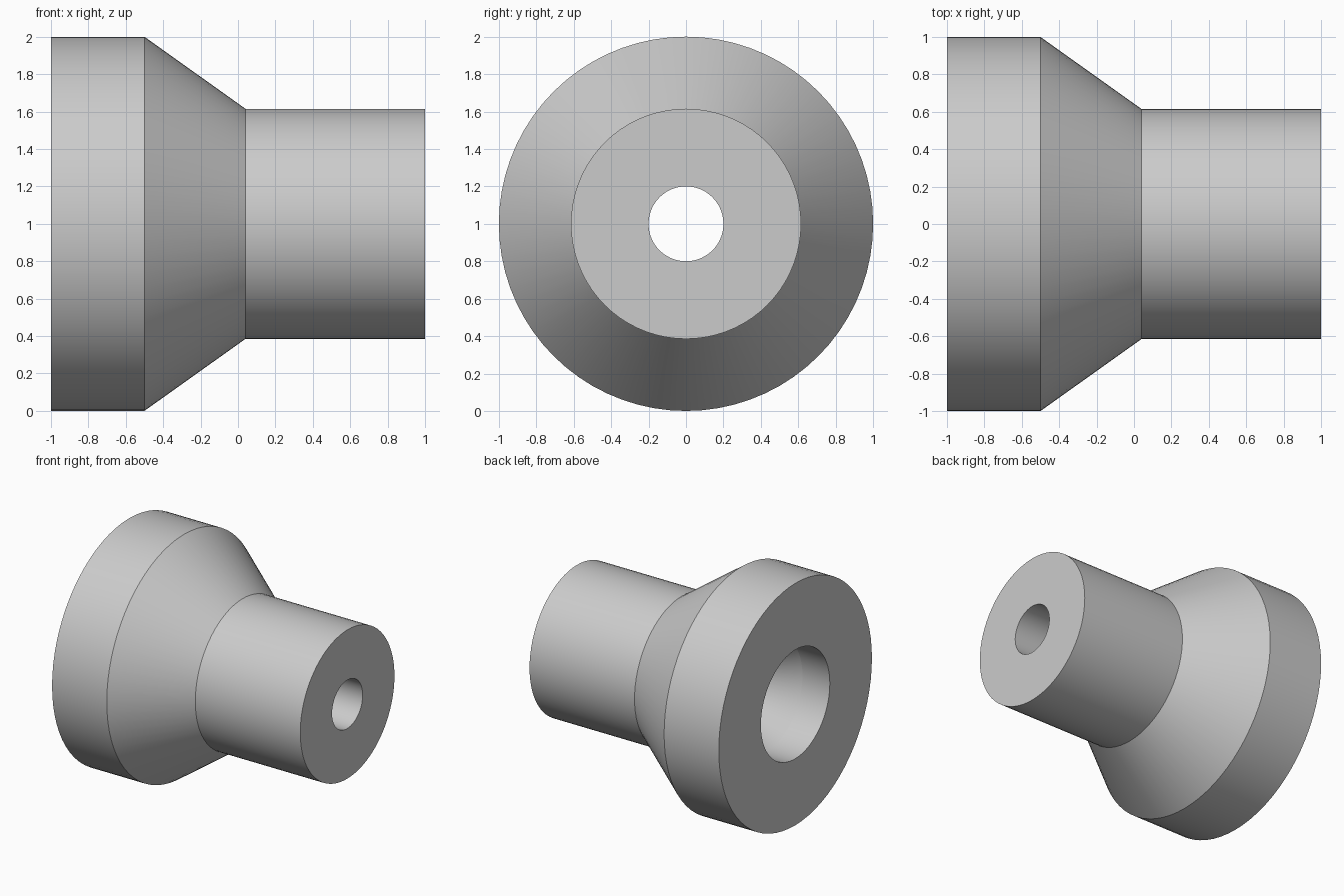
import bpy, bmesh, math
from mathutils import Matrix, Vector

cube = bpy.data.objects.get("Cube")
if cube:
    bpy.data.objects.remove(cube, do_unlink=True)

SEGMENTS = 72

# Plain grey finish
grey = bpy.data.materials.new("plain grey")
grey.use_nodes = True
colour = (0.6, 0.6, 0.6, 1)
grey.diffuse_color = colour
grey.node_tree.nodes["Principled BSDF"].inputs["Base Color"].default_value = colour

# Closed section as (x, radius): outer skin, then the bore back to the wide end
profile = [
    (-1.0, 1.0), (-0.5, 1.0), (0.04, 0.615), (1.0, 0.615),   # flange, taper, neck
    (1.0, 0.2), (-0.2, 0.2), (-0.75, 0.45), (-1.0, 0.45),    # bore, funnel, socket
]

# Revolve the section around the x axis
bm = bmesh.new()
rings = []
for i in range(SEGMENTS):
    turn = Matrix.Rotation(math.tau * i / SEGMENTS, 3, "X")
    rings.append([bm.verts.new(turn @ Vector((x, 0, r)) + Vector((0, 0, 1)))
                  for x, r in profile])
for i, ring in enumerate(rings):
    following = rings[(i + 1) % SEGMENTS]
    for j in range(len(profile)):
        k = (j + 1) % len(profile)
        bm.faces.new((ring[j], ring[k], following[k], following[j]))
bmesh.ops.recalc_face_normals(bm, faces=bm.faces)

mesh = bpy.data.meshes.new("tapered_hub")
bm.to_mesh(mesh)
bm.free()
mesh.materials.append(grey)
hub = bpy.data.objects.new("tapered_hub", mesh)
bpy.context.collection.objects.link(hub)

# Smooth round walls with crisp rims
bpy.ops.object.select_all(action="DESELECT")
hub.select_set(True)
bpy.context.view_layer.objects.active = hub
bpy.ops.object.shade_smooth_by_angle(angle=math.radians(20))
